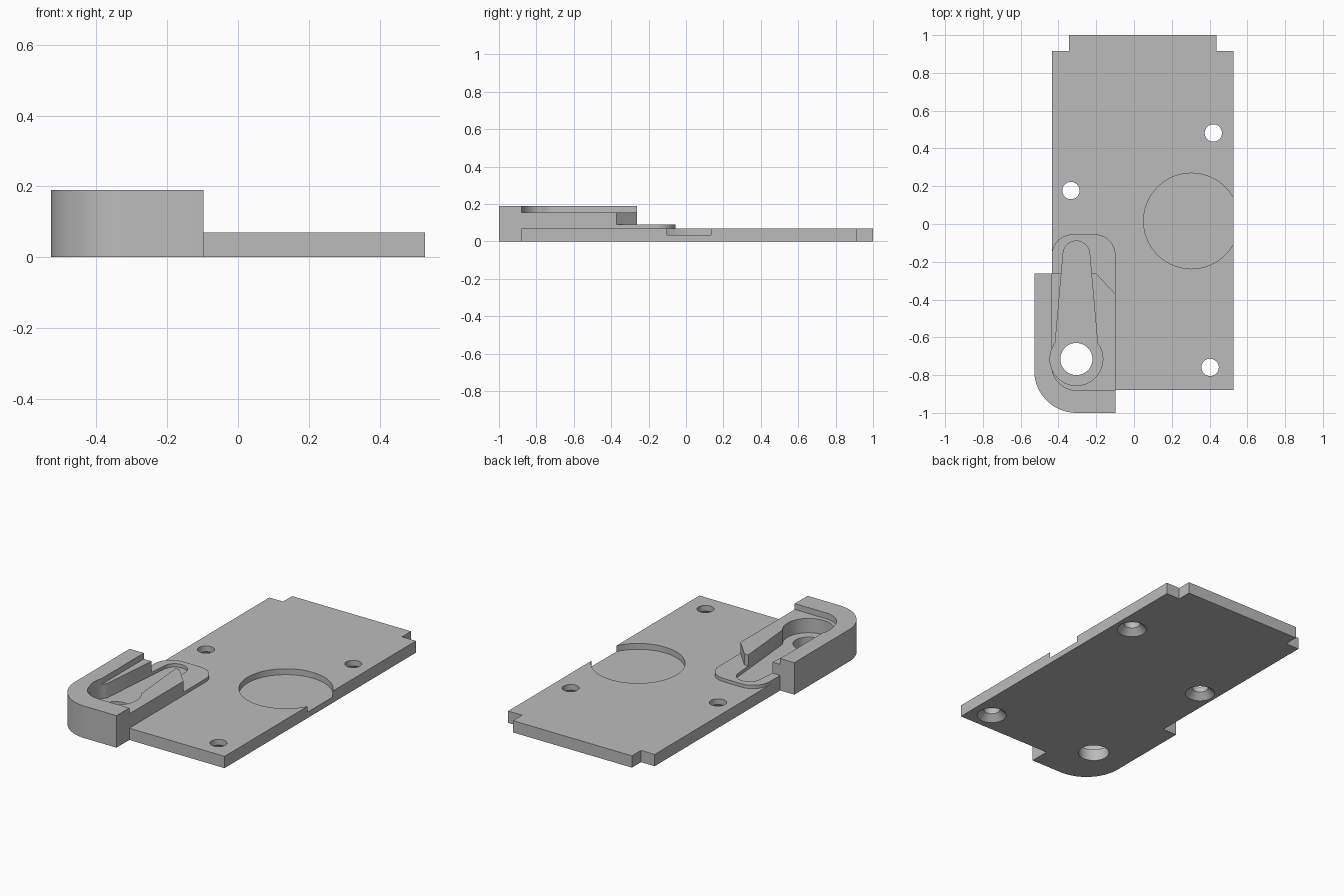
import bpy
import bmesh
from math import cos, sin, radians

cube = bpy.data.objects.get("Cube")
if cube:
    bpy.data.objects.remove(cube, do_unlink=True)

grey = bpy.data.materials.new("plain grey")
grey.use_nodes = True
grey.diffuse_color = (0.5, 0.5, 0.5, 1)
grey.node_tree.nodes["Principled BSDF"].inputs["Base Color"].default_value = (0.5, 0.5, 0.5, 1)


def arc(cx, cy, r, start, end, steps=16):
    """Points on an arc, angles in degrees."""
    angles = [radians(start + (end - start) * i / steps) for i in range(steps + 1)]
    return [(cx + r * cos(a), cy + r * sin(a)) for a in angles]


def circle(cx, cy, r, steps=48):
    return arc(cx, cy, r, 0, 360, steps)[:-1]


def solid(name, low, z0, z1, high=None):
    """Closed prism, or a loft when the upper outline differs."""
    bm = bmesh.new()
    a = [bm.verts.new((x, y, z0)) for x, y in low]
    b = [bm.verts.new((x, y, z1)) for x, y in (high or low)]
    bm.faces.new(a[::-1])
    bm.faces.new(b)
    for i in range(len(a)):
        j = (i + 1) % len(a)
        bm.faces.new((a[i], a[j], b[j], b[i]))
    bmesh.ops.recalc_face_normals(bm, faces=bm.faces)
    mesh = bpy.data.meshes.new(name)
    bm.to_mesh(mesh)
    bm.free()
    mesh.materials.append(grey)
    obj = bpy.data.objects.new(name, mesh)
    bpy.context.collection.objects.link(obj)
    return obj


def combine(target, other, operation):
    """Apply a boolean and discard the helper."""
    mod = target.modifiers.new(operation, 'BOOLEAN')
    mod.operation = operation
    mod.solver = 'EXACT'
    mod.object = other
    bpy.context.view_layer.objects.active = target
    bpy.ops.object.modifier_apply(modifier=mod.name)
    bpy.data.objects.remove(other, do_unlink=True)


LEFT, RIGHT, FRONT = -0.435, 0.528, -0.88
EDGE = -0.098      # inner side of the raised corner
HX, HY = -0.305, -0.715   # pivot hole centre

# Base plate with two notched back corners
plate = solid("base_plate", [
    (LEFT, FRONT), (RIGHT, FRONT), (RIGHT, 0.915), (0.437, 0.915),
    (0.437, 1), (-0.345, 1), (-0.345, 0.915), (LEFT, 0.915)], 0, 0.07)

# Raised corner block with a round outer corner
block = solid("corner_block", arc(-0.304, -0.776, 0.224, 180, 270, 24)
              + [(EDGE, -1), (EDGE, -0.262), (-0.528, -0.262)], 0, 0.19)

# Step down inside the rim, and the bevelled inner corner
step = solid("step_cutter", arc(LEFT + 0.13, FRONT + 0.13, 0.13, 180, 270)
             + [(0.1, FRONT), (0.1, 0), (LEFT, 0)], 0.155, 0.3)
combine(block, step, 'DIFFERENCE')
bevel = solid("bevel_cutter", [(EDGE + 0.1, -0.478), (EDGE + 0.1, -0.1),
                               (-0.352, -0.1)], 0.09, 0.3)
combine(block, bevel, 'DIFFERENCE')

# Low lip that carries on behind the block
lip = solid("lip", [(LEFT, -0.6), (EDGE, -0.6)]
            + arc(EDGE - 0.11, -0.165, 0.11, 0, 90)
            + arc(LEFT + 0.11, -0.165, 0.11, 90, 180), 0.03, 0.09)

combine(plate, block, 'UNION')
combine(plate, lip, 'UNION')

# Keyhole slot, pivot hole and shallow round pocket
keyhole = solid("keyhole_cutter", arc(HX, HY, 0.14, 143, 397, 40)
                + arc(HX, -0.16, 0.07, 5, 175, 24), 0.07, 0.3)
combine(plate, keyhole, 'DIFFERENCE')
combine(plate, solid("pivot_cutter", circle(HX, HY, 0.085), -0.1, 0.3), 'DIFFERENCE')
combine(plate, solid("pocket_cutter", circle(0.304, 0.016, 0.253, 72), 0.035, 0.3),
        'DIFFERENCE')

# Screw holes, countersunk from below
for x, y in ((0.42, 0.482), (-0.334, 0.177), (0.403, -0.759)):
    combine(plate, solid("screw_cutter", circle(x, y, 0.046, 32), -0.1, 0.2), 'DIFFERENCE')
    sink = solid("sink_cutter", circle(x, y, 0.092, 32), -0.01, 0.036,
                 circle(x, y, 0.046, 32))
    combine(plate, sink, 'DIFFERENCE')

bpy.ops.object.select_all(action='DESELECT')
plate.select_set(True)
bpy.context.view_layer.objects.active = plate
bpy.ops.object.shade_smooth_by_angle(angle=radians(30))
